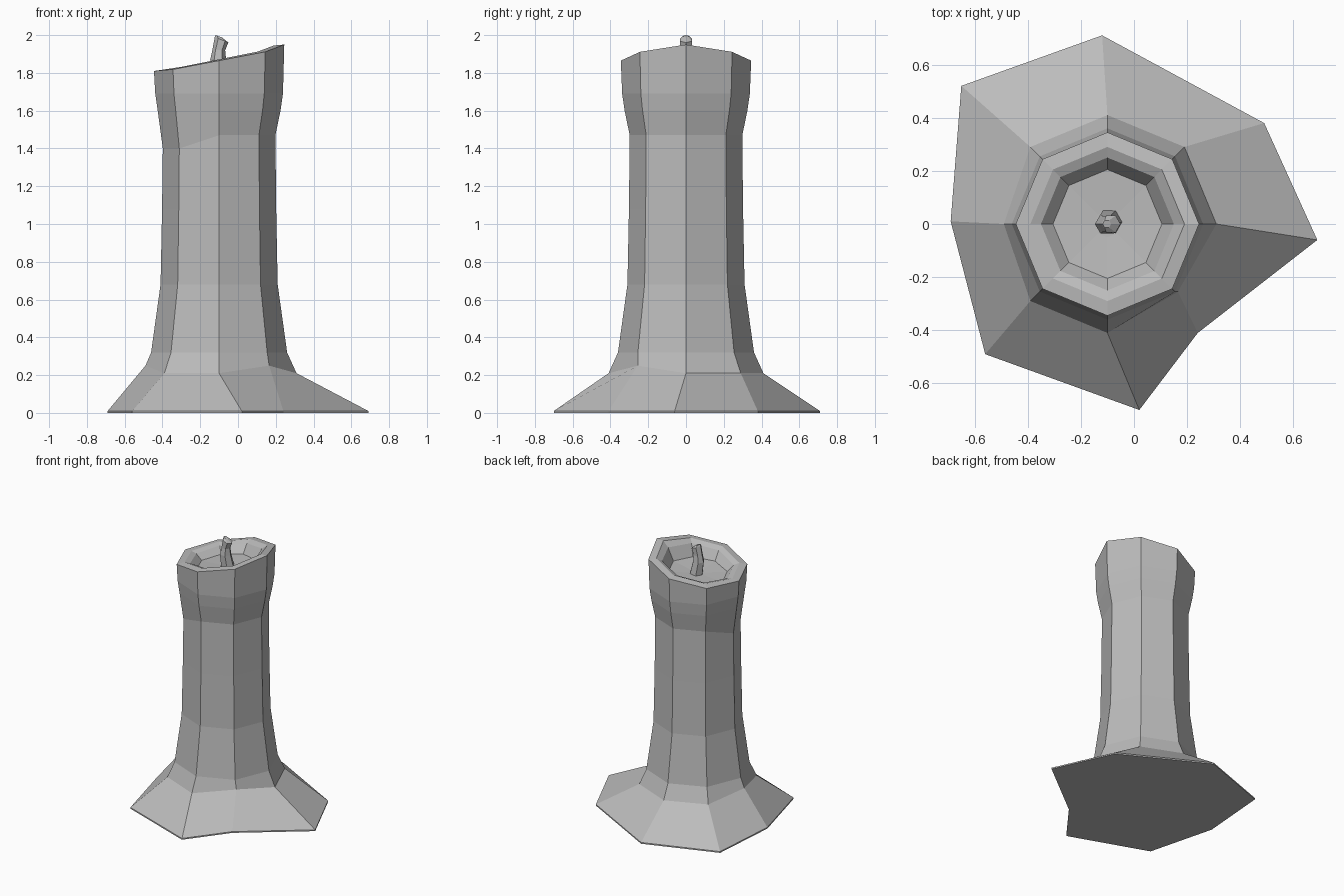
import bpy, bmesh, math
from mathutils import Vector

cube = bpy.data.objects.get("Cube")
if cube:
    bpy.data.objects.remove(cube, do_unlink=True)

SIDES = 8
CENTRE_X = -0.1

wax = bpy.data.materials.new("grey_wax")
wax.use_nodes = True
grey = (0.5, 0.5, 0.5, 1)
wax.diffuse_color = grey
wax.node_tree.nodes["Principled BSDF"].inputs["Base Color"].default_value = grey


def ring(radius, z, tilt=0.0, sides=SIDES, cx=CENTRE_X, cy=0.0):
    """Regular ring of points whose height rises towards +x by tilt."""
    points = []
    for i in range(sides):
        a = math.tau * i / sides
        dx = radius * math.cos(a)
        points.append(Vector((cx + dx, cy + radius * math.sin(a), z + tilt * dx)))
    return points


def loft(name, rings):
    """Flat-shaded closed skin through rings of equal point count."""
    bm = bmesh.new()
    loops = [[bm.verts.new(p) for p in r] for r in rings]
    n = len(loops[0])
    for low, high in zip(loops, loops[1:]):
        for i in range(n):
            j = (i + 1) % n
            bm.faces.new((low[i], low[j], high[j], high[i]))
    bm.faces.new(loops[0][::-1])
    bm.faces.new(loops[-1])
    bmesh.ops.recalc_face_normals(bm, faces=bm.faces)
    mesh = bpy.data.meshes.new(name)
    bm.to_mesh(mesh)
    bm.free()
    mesh.materials.append(wax)
    obj = bpy.data.objects.new(name, mesh)
    bpy.context.collection.objects.link(obj)
    return obj


# Irregular melted foot, counter-clockwise from +x
foot = [(0.69, -0.06), (0.49, 0.38), (-0.12, 0.71), (-0.65, 0.52),
        (-0.69, 0.01), (-0.56, -0.49), (0.02, -0.70), (0.24, -0.41)]
foot_ring = [Vector((x, y, 0.01)) for x, y in foot]
sole_ring = [Vector((x, y, 0.0)) for x, y in foot]

# Flare where the column meets the foot
flare = ring(0.41, 0.21)
flare[7] = Vector((0.165, -0.255, 0.25))
flare[4].x += 0.02
flare[4].z = 0.25

# Swollen collar and its uneven lower edge
neck = ring(0.298, 1.47)
neck[5].z = neck[4].z = 1.40
swell = ring(0.325, 1.6)
shoulder = ring(0.338, 1.69)

# Tilted rim and the melted hollow inside it
rim = ring(0.345, 1.865, 0.19)
rim[0].z = 1.95
rim[4].z = 1.81
lip = ring(0.29, 1.872, 0.2)
lip[0].z = 1.945
hollow_edge = ring(0.25, 1.855, 0.2)
hollow_floor = ring(0.205, 1.79, 0.12)
hollow_centre = ring(0.05, 1.78, 0.08)

loft("candle_body", [
    sole_ring, foot_ring, flare, ring(0.36, 0.32), ring(0.31, 0.68),
    ring(0.302, 1.08), neck, swell, shoulder, rim, lip,
    hollow_edge, hollow_floor, hollow_centre,
])

# Bent wick standing in the hollow
loft("wick", [
    ring(0.05, 1.76, 0, 6, -0.09, 0.01),
    ring(0.042, 1.87, 0, 6, -0.105, 0.0),
    ring(0.034, 1.92, 0, 6, -0.102, 0.0),
    ring(0.036, 1.975, -0.4, 6, -0.087, 0.0),
    ring(0.016, 1.994, -0.35, 6, -0.102, 0.0),
])
